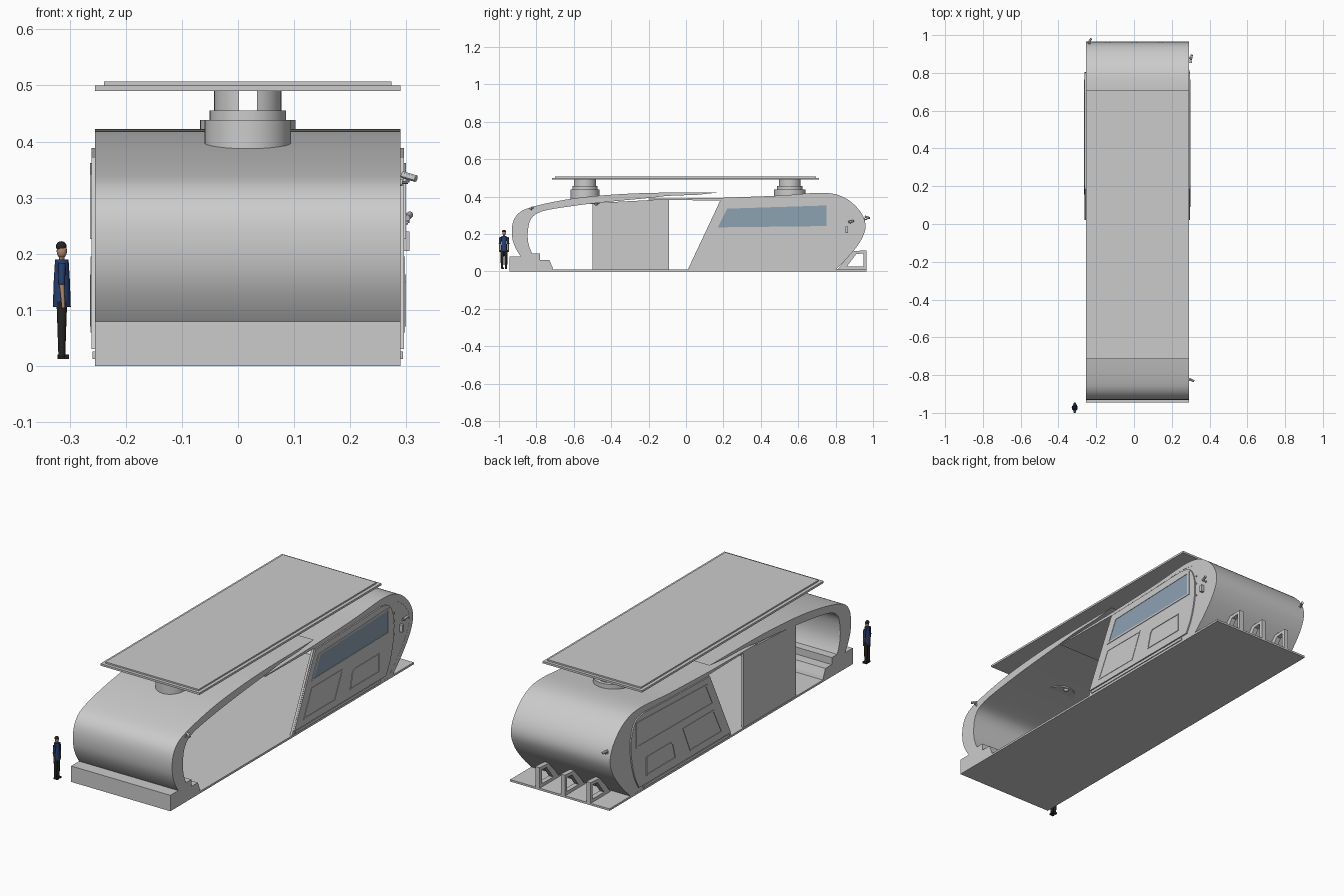
import bpy, bmesh, math
from mathutils import Vector

if "Cube" in bpy.data.objects:
    bpy.data.objects.remove(bpy.data.objects["Cube"])

X0, X1, XC = -0.255, 0.29, 0.0175


def material(name, rgb):
    m = bpy.data.materials.new(name)
    m.diffuse_color = (*rgb, 1)
    m.use_nodes = True
    m.node_tree.nodes["Principled BSDF"].inputs["Base Color"].default_value = m.diffuse_color
    return m


BLUE = material("glass_blue", (0.27, 0.36, 0.45))
SHIRT = material("shirt_navy", (0.02, 0.05, 0.16))
DARK = material("trousers_dark", (0.02, 0.018, 0.016))
SKIN = material("skin", (0.45, 0.25, 0.17))


def finish(name, bm, mat=None, smooth=False):
    bmesh.ops.recalc_face_normals(bm, faces=bm.faces)
    me = bpy.data.meshes.new(name)
    bm.to_mesh(me)
    bm.free()
    ob = bpy.data.objects.new(name, me)
    bpy.context.collection.objects.link(ob)
    if mat:
        me.materials.append(mat)
    if smooth:
        bpy.context.view_layer.objects.active = ob
        ob.select_set(True)
        bpy.ops.object.shade_smooth_by_angle(angle=math.radians(30))
        ob.select_set(False)
    return ob


def curve(pts, n=6):
    """Catmull-Rom samples through the points."""
    p = [Vector(q) for q in pts]
    p = [2 * p[0] - p[1]] + p + [2 * p[-1] - p[-2]]
    out = []
    for i in range(1, len(p) - 2):
        a, b, c, d = p[i - 1:i + 3]
        for k in range(n):
            t = k / n
            out.append(0.5 * (2 * b + (c - a) * t + (2 * a - 5 * b + 4 * c - d) * t * t
                              + (3 * b - a - 3 * c + d) * t ** 3))
    return [tuple(q) for q in out] + [tuple(p[-2])]


def prism(name, pts, x0, x1, mat=None, smooth=False):
    """Extrude a (y, z) outline along x."""
    bm = bmesh.new()
    f = bm.faces.new([bm.verts.new((x0, y, z)) for y, z in pts])
    r = bmesh.ops.extrude_face_region(bm, geom=[f])
    vs = [v for v in r["geom"] if isinstance(v, bmesh.types.BMVert)]
    bmesh.ops.translate(bm, verts=vs, vec=(x1 - x0, 0, 0))
    return finish(name, bm, mat, smooth)


def ring(name, outer, inner, x0, x1):
    """Flat frame between two (y, z) outlines of equal point count."""
    bm = bmesh.new()
    loops = [[bm.verts.new((x, y, z)) for y, z in pts]
             for x, pts in ((x0, outer), (x1, outer), (x1, inner), (x0, inner))]
    n = len(outer)
    for k in range(4):
        a, b = loops[k], loops[(k + 1) % 4]
        for i in range(n):
            j = (i + 1) % n
            bm.faces.new((a[i], a[j], b[j], b[i]))
    return finish(name, bm)


def inset(pts, s, t):
    cy = sum(p[0] for p in pts) / len(pts)
    cz = sum(p[1] for p in pts) / len(pts)
    return [(cy + (y - cy) * s, cz + (z - cz) * t) for y, z in pts]


def box(name, x, y, z, mat=None):
    return prism(name, [(y[0], z[0]), (y[1], z[0]), (y[1], z[1]), (y[0], z[1])], *x, mat)


def rod(name, a, b, r1, r2=None, mat=None, seg=12):
    """Tapered cylinder from a to b."""
    a, b = Vector(a), Vector(b)
    bm = bmesh.new()
    bmesh.ops.create_cone(bm, cap_ends=True, segments=seg, radius1=r1,
                          radius2=r1 if r2 is None else r2, depth=(b - a).length)
    bm.transform(Vector((0, 0, 1)).rotation_difference(b - a).to_matrix().to_4x4())
    bmesh.ops.translate(bm, verts=bm.verts, vec=(a + b) / 2)
    return finish(name, bm, mat, True)


def ball(name, c, r, mat=None, sz=1.0):
    bm = bmesh.new()
    bmesh.ops.create_uvsphere(bm, u_segments=14, v_segments=8, radius=r)
    bmesh.ops.scale(bm, verts=bm.verts, vec=(1, 1, sz))
    bmesh.ops.translate(bm, verts=bm.verts, vec=c)
    return finish(name, bm, mat, True)


# Floor, front step and inside bench
box("floor_plate", (X0, X1), (-0.945, 0.965), (0, 0.01))
prism("front_step_bench", [(-0.945, 0.01), (-0.71, 0.01), (-0.715, 0.025), (-0.73, 0.06), (-0.78, 0.06),
                           (-0.78, 0.095), (-0.825, 0.095), (-0.825, 0.079), (-0.945, 0.079)], X0, X1)

# Front shell: wraps from the step over the open bay
front_out = curve([(-0.81, 0.012), (-0.88, 0.075), (-0.925, 0.16), (-0.928, 0.25), (-0.895, 0.31),
                   (-0.82, 0.345), (-0.65, 0.382), (-0.46, 0.405), (-0.2, 0.419), (0.18, 0.422)])
front_in = curve([(0.06, 0.409), (-0.1, 0.403), (-0.2, 0.392), (-0.46, 0.367), (-0.65, 0.343), (-0.77, 0.32),
                  (-0.825, 0.285), (-0.845, 0.22), (-0.84, 0.14), (-0.80, 0.06), (-0.74, 0.012)])
prism("front_shell", front_out + front_in, X0, X1, smooth=True)

# Rear shell and cabin sides
rear_out = curve([(0.80, 0.01), (0.87, 0.08), (0.935, 0.165), (0.96, 0.245), (0.928, 0.325),
                  (0.845, 0.395), (0.73, 0.42), (0.5, 0.405), (0.19, 0.393)])
rear_in = curve([(0.19, 0.378), (0.5, 0.386), (0.71, 0.395), (0.82, 0.37), (0.90, 0.31),
                 (0.93, 0.245), (0.905, 0.17), (0.84, 0.085), (0.765, 0.01)])
prism("rear_shell", rear_out + [(-0.2, 0.388), (-0.2, 0.383)] + rear_in, X0, X1, smooth=True)
panel = [(0.02, 0.03), (0.185, 0.372), (0.5, 0.38)] + curve(
    [(0.70, 0.388), (0.765, 0.37), (0.80, 0.3), (0.80, 0.2), (0.775, 0.1), (0.74, 0.03)], 4)
window = [(0.17, 0.235), (0.22, 0.335), (0.75, 0.352), (0.75, 0.242)]
hatch = [(0.455, 0.07), (0.475, 0.15), (0.49, 0.163), (0.685, 0.163), (0.685, 0.07)]
relief = [(0.09, 0.06), (0.155, 0.195), (0.40, 0.195), (0.34, 0.06)]
for side, x, s in (("right", X1, 1), ("left", X0, -1)):
    prism(side + "_cabin_wall", rear_out + [(0.01, 0.01)], x - s * 0.012, x - s * 0.0005)
    prism(side + "_raised_panel", panel, x - s * 0.001, x + s * 0.006)
    ring(side + "_window_frame", inset(window, 1.05, 1.16), window, x + s * 0.005, x + s * 0.009)
    prism(side + "_window", window, x + s * 0.005, x + s * 0.007, BLUE if s > 0 else None)
    ring(side + "_hatch_frame", hatch, inset(hatch, 0.95, 0.9), x + s * 0.005, x + s * 0.009)
    ring(side + "_relief_frame", relief, inset(relief, 0.95, 0.9), x + s * 0.005, x + s * 0.008)
    box(side + "_sill", sorted((x - s * 0.001, x + s * 0.004)), (0.03, 0.70), (0.012, 0.026))

# Partition on the left of the open bay, and ceiling dome
prism("bay_wall", [(-0.5, 0.01), (-0.09, 0.01), (-0.09, 0.386), (-0.5, 0.365)], X0 + 0.002, X0 + 0.012)
ball("ceiling_dome", (0.02, -0.48, 0.365), 0.014)

# Rear triangular brackets
for i, x in enumerate((-0.14, 0.0, 0.14)):
    ring(f"rear_bracket_{i}", [(0.81, 0.01), (0.89, 0.108), (0.965, 0.112), (0.965, 0.01)],
         [(0.86, 0.026), (0.91, 0.092), (0.949, 0.096), (0.949, 0.026)], x - 0.012, x + 0.012)

# Roof masts: stacked drums with a split collar
for name, y, z0, r in (("front", -0.54, 0.36, 0.077), ("rear", 0.555, 0.40, 0.085)):
    rod(name + "_mast_base", (XC, y, z0), (XC, y, 0.438), r, seg=48)
    rod(name + "_mast_drum", (XC, y, 0.437), (XC, y, 0.455), 0.068, seg=48)
    for s in (-1, 1):
        bm = bmesh.new()
        a0 = math.acos(0.016 / 0.06)
        arc = [(XC + s * 0.06 * math.cos(a), y + 0.06 * math.sin(a), 0.454)
               for a in [-a0 + 2 * a0 * k / 16 for k in range(17)]]
        f = bm.faces.new([bm.verts.new(v) for v in arc])
        g = bmesh.ops.extrude_face_region(bm, geom=[f])["geom"]
        bmesh.ops.translate(bm, verts=[v for v in g if isinstance(v, bmesh.types.BMVert)], vec=(0, 0, 0.037))
        finish(f"{name}_mast_post_{'right' if s > 0 else 'left'}", bm, None, True)

# Canopy
box("canopy_lower", (X0, X1), (-0.716, 0.71), (0.49, 0.5))
box("canopy_upper", (X0 + 0.016, X1 - 0.016), (-0.70, 0.695), (0.5, 0.507))


# Surveillance cameras, wall box and buttons
def camera(name, base, out, aim):
    base, out, aim = Vector(base), Vector(out), Vector(aim)
    tip = base + out * 0.013
    rod(name + "_mount", base - out * 0.002, base + out * 0.003, 0.006)
    rod(name + "_arm", base, tip, 0.0025)
    top = tip + Vector((0, 0, 0.011))
    rod(name + "_stem", tip, top, 0.0025)
    rod(name + "_body", top - aim * 0.012, top + aim * 0.017, 0.006)


camera("front_camera", (X1, -0.825, 0.327), (1, 0, 0), (0.85, -0.4, -0.25))
camera("rear_camera", (-0.235, 0.955, 0.278), (0, 1, 0), (0.5, 0.8, -0.25))
camera("side_camera", (X1, 0.88, 0.255), (1, 0, 0), (0.2, 0.95, 0.2))
box("wall_box", (X1 - 0.001, X1 + 0.016), (0.853, 0.866), (0.205, 0.24))
for i, z in enumerate((0.21, 0.275, 0.315)):
    rod(f"wall_button_{i}", (X1 - 0.001, 0.81, z), (X1 + 0.004, 0.81, z), 0.004)

# Standing figure for scale
PX, PY = -0.314, -0.973
for s in (-1, 1):
    n = "left" if s < 0 else "right"
    y = PY + s * 0.009
    rod(n + "_leg", (PX, y + s * 0.002, 0.016), (PX, y, 0.115), 0.006, 0.0095, DARK)
    box(n + "_shoe", (PX - 0.008, PX + 0.013), (y - 0.004, y + 0.008), (0.012, 0.02), DARK)
    rod(n + "_sleeve", (PX, PY + s * 0.023, 0.145), (PX, PY + s * 0.018, 0.183), 0.0055, 0.007, SHIRT)
    rod(n + "_forearm", (PX + 0.003, PY + s * 0.023, 0.103), (PX, PY + s * 0.023, 0.146), 0.003, 0.0045, SKIN)
rod("waist", (PX, PY, 0.105), (PX, PY, 0.15), 0.016, 0.0145, SHIRT)
rod("chest", (PX, PY, 0.15), (PX, PY, 0.19), 0.0145, 0.012, SHIRT)
rod("neck", (PX, PY, 0.187), (PX, PY, 0.198), 0.005, mat=SKIN)
ball("head", (PX, PY, 0.205), 0.0095, SKIN, 1.4)
ball("hair", (PX - 0.001, PY, 0.213), 0.0098, DARK, 0.95)
